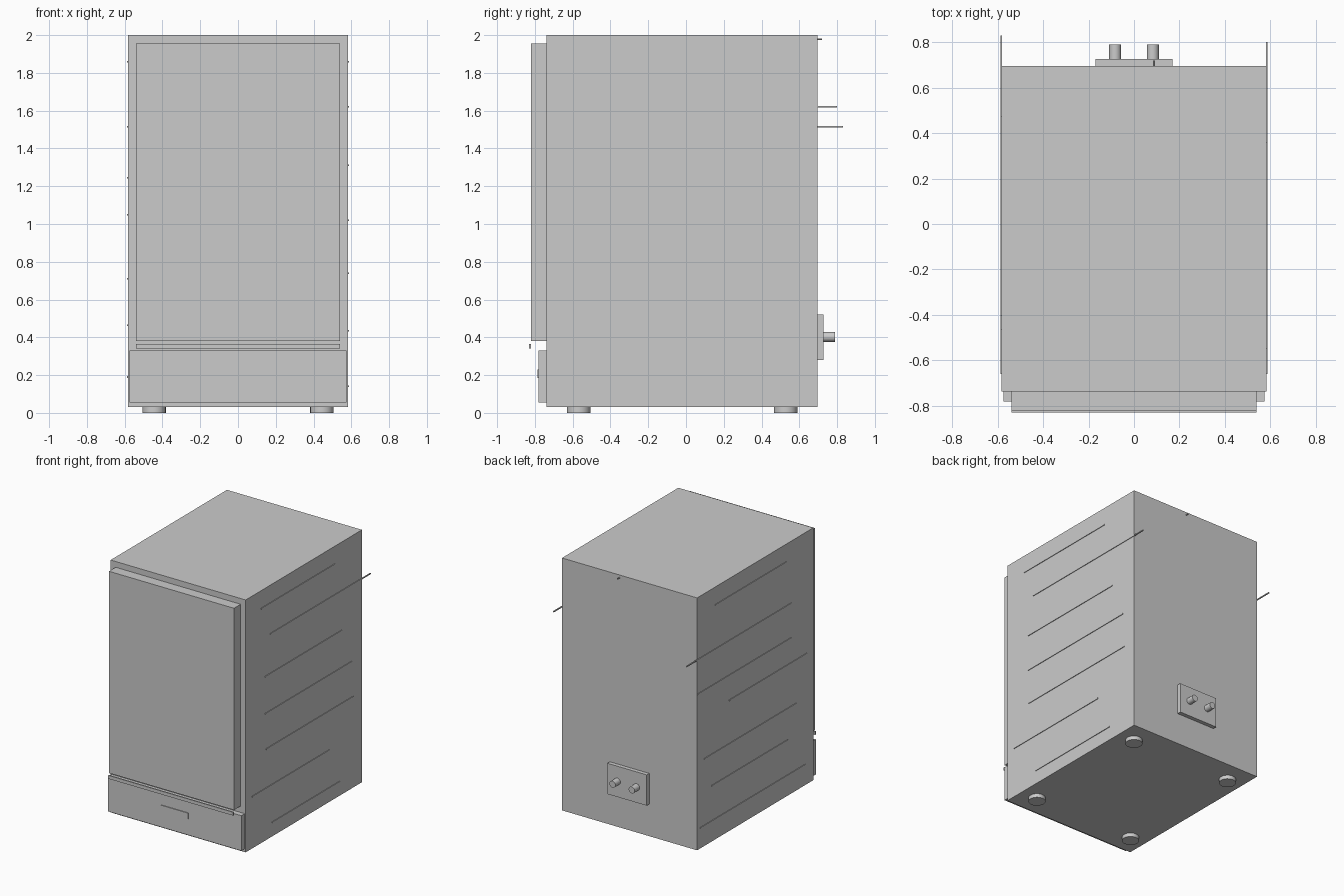
import bpy
from math import pi

if "Cube" in bpy.data.objects:
    bpy.data.objects.remove(bpy.data.objects["Cube"])


def box(name, x, y, z):
    """Box from (min, max) ranges on each axis."""
    bpy.ops.mesh.primitive_cube_add(size=1, location=[(a + b) / 2 for a, b in (x, y, z)])
    ob = bpy.context.object
    ob.name = name
    ob.scale = [b - a for a, b in (x, y, z)]
    bpy.ops.object.transform_apply(location=False, rotation=False, scale=True)
    return ob


def cylinder(name, loc, radius, depth, along_y=False, sides=24):
    bpy.ops.mesh.primitive_cylinder_add(vertices=sides, radius=radius, depth=depth,
                                        location=loc, rotation=(pi / 2 if along_y else 0, 0, 0))
    ob = bpy.context.object
    ob.name = name
    bpy.ops.object.shade_smooth_by_angle()
    return ob


# Cabinet, door, drip strip and kick drawer
box("cabinet", (-0.583, 0.583), (-0.738, 0.696), (0.03, 2.0))
box("door", (-0.54, 0.54), (-0.82, -0.738), (0.38, 1.955))
box("door_handle_strip", (-0.54, 0.54), (-0.83, -0.82), (0.34, 0.366))
box("drawer", (-0.575, 0.575), (-0.78, -0.738), (0.056, 0.33))
box("drawer_handle", (-0.12, 0.12), (-0.786, -0.78), (0.185, 0.23))

# Round feet
for sx, x in (("left", -0.444), ("right", 0.444)):
    for sy, y in (("front", -0.568), ("back", 0.528)):
        cylinder(f"foot_{sy}_{sx}", (x, y, 0.0155), 0.062, 0.031)

# Rear connection plate with two pipe stubs
box("back_plate", (-0.17, 0.17), (0.695, 0.727), (0.28, 0.52))
for side, x in (("left", -0.083), ("right", 0.083)):
    cylinder(f"pipe_{side}", (x, 0.756, 0.402), 0.026, 0.066, along_y=True)

# Small peg near the top of the back
cylinder("back_peg", (0.088, 0.706, 1.978), 0.005, 0.026, along_y=True, sides=12)

# Thin side strips: (z, y start, y end)
strips = {
    "right": [(1.86, -0.55, 0.36), (1.62, -0.44, 0.80), (1.31, -0.50, 0.45),
              (1.02, -0.50, 0.57), (0.74, -0.49, 0.585), (0.435, -0.66, 0.29),
              (0.14, -0.415, 0.42)],
    "left": [(1.86, -0.405, 0.475), (1.515, -0.466, 0.83), (1.245, -0.466, 0.69),
             (1.05, -0.66, 0.30), (0.71, -0.53, 0.61), (0.465, -0.42, 0.52),
             (0.19, -0.64, 0.66)],
}
for side, rows in strips.items():
    x = (0.58, 0.588) if side == "right" else (-0.588, -0.58)
    for i, (z, y0, y1) in enumerate(rows, 1):
        box(f"{side}_side_strip_{i}", x, (y0, y1), (z - 0.004, z + 0.004))
